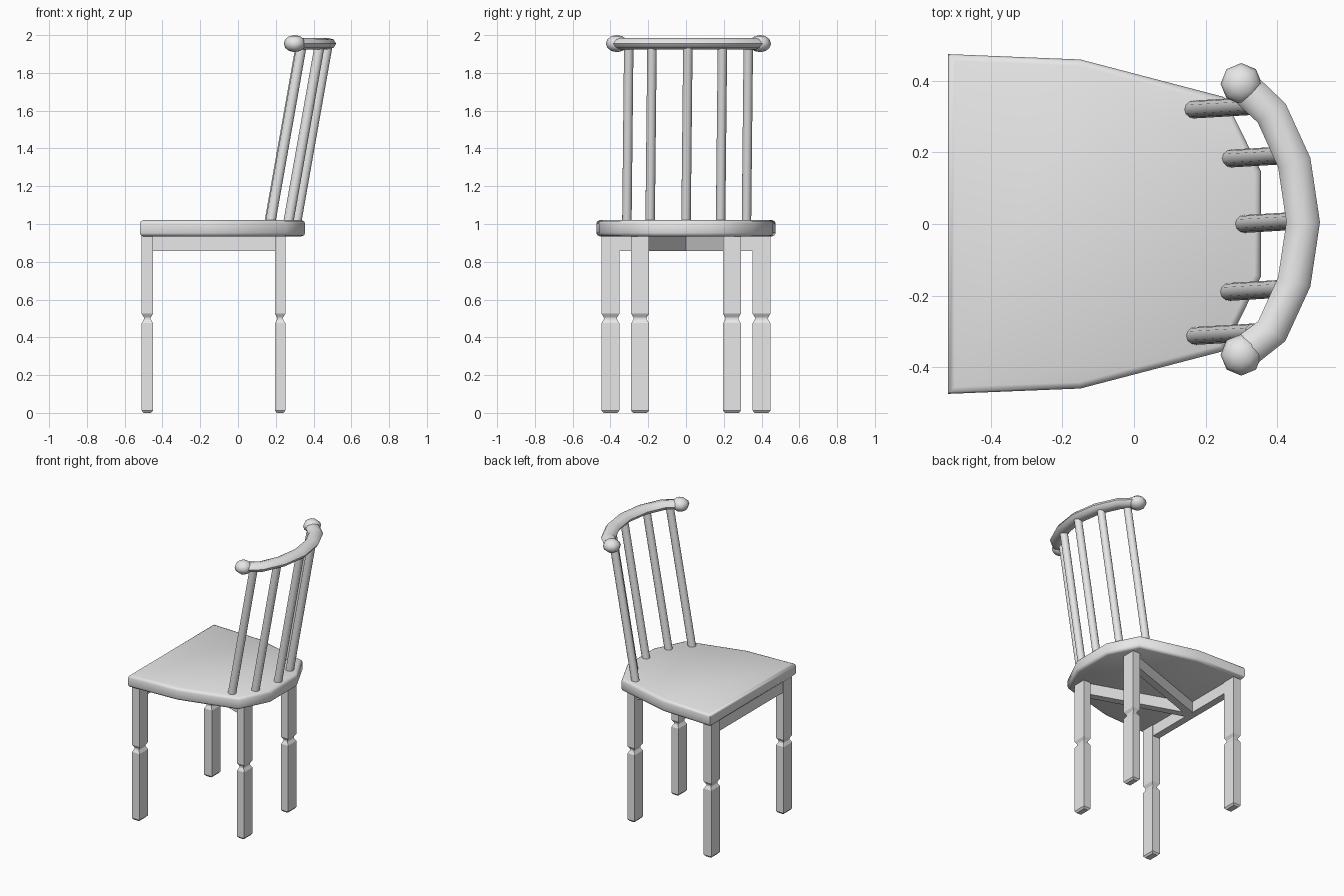
import bpy, bmesh, math
from mathutils import Vector

if "Cube" in bpy.data.objects:
    bpy.data.objects.remove(bpy.data.objects["Cube"])

grey = bpy.data.materials.new("plain_grey")
grey.diffuse_color = (0.8, 0.8, 0.8, 1)
grey.use_nodes = True
grey.node_tree.nodes["Principled BSDF"].inputs["Base Color"].default_value = grey.diffuse_color


def finish(name, bm, smooth=None):
    bmesh.ops.recalc_face_normals(bm, faces=bm.faces)
    mesh = bpy.data.meshes.new(name)
    bm.to_mesh(mesh)
    bm.free()
    mesh.materials.append(grey)
    ob = bpy.data.objects.new(name, mesh)
    bpy.context.collection.objects.link(ob)
    if smooth:
        bpy.ops.object.select_all(action='DESELECT')
        bpy.context.view_layer.objects.active = ob
        ob.select_set(True)
        bpy.ops.object.shade_smooth_by_angle(angle=math.radians(smooth))
    return ob


def loft(name, rings, smooth=None):
    """Skin a list of equal-sized point rings and cap both ends."""
    bm = bmesh.new()
    loops = [[bm.verts.new(p) for p in ring] for ring in rings]
    n = len(loops[0])
    for a, b in zip(loops, loops[1:]):
        for i in range(n):
            j = (i + 1) % n
            bm.faces.new((a[i], a[j], b[j], b[i]))
    bm.faces.new(loops[0])
    bm.faces.new(loops[-1])
    return finish(name, bm, smooth)


# Seat: faceted outline with a softened rim
half = [(-0.52, 0.475), (-0.15, 0.46), (0.252, 0.355), (0.355, 0.147)]
outline = half + [(x, -y) for x, y in reversed(half)]
bm = bmesh.new()
base = bm.faces.new([bm.verts.new((x, y, 0.935)) for x, y in outline])
top = bmesh.ops.extrude_face_region(bm, geom=[base])
bmesh.ops.translate(bm, vec=(0, 0, 0.085),
                    verts=[v for v in top["geom"] if isinstance(v, bmesh.types.BMVert)])
rim = [e for e in bm.edges if abs(e.verts[0].co.z - e.verts[1].co.z) < 1e-5]
bmesh.ops.bevel(bm, geom=rim, offset=0.018, segments=2, profile=0.5, affect='EDGES')
finish("seat", bm, 50)


# Legs: rectangular posts with a chamfered foot and a V groove at mid height
def leg(name, x, y, wx, wy):
    rings = []
    for z, inset in [(0, 0.01), (0.012, 0), (0.475, 0), (0.495, 0.012),
                     (0.505, 0.012), (0.525, 0), (0.94, 0)]:
        a, b = wx / 2 - inset, wy / 2 - inset
        rings.append([(x + a, y + b, z), (x - a, y + b, z),
                      (x - a, y - b, z), (x + a, y - b, z)])
    loft(name, rings)


for side, s in (("left", 1), ("right", -1)):
    leg("front_leg_" + side, -0.48, s * 0.4, 0.06, 0.094)
    leg("rear_leg_" + side, 0.223, s * 0.243, 0.055, 0.094)


# Aprons: front rail plus two diagonals meeting at its middle
def apron(name, a, b, t):
    a, b = Vector(a), Vector(b)
    d = (b - a).normalized()
    n = Vector((-d.y, d.x)) * t / 2
    rings = []
    for p in (a, b):
        rings.append([(p.x + k * n.x, p.y + k * n.y, z)
                      for k, z in ((1, 0.857), (1, 0.94), (-1, 0.94), (-1, 0.857))])
    loft(name, rings)


apron("front_apron", (-0.48, -0.4), (-0.48, 0.4), 0.05)
for side, s in (("left", 1), ("right", -1)):
    apron("diagonal_apron_" + side, (-0.48, 0), (0.22, s * 0.243), 0.05)


# Back spindles leaning rearward
for i, (x, y) in enumerate([(0.165, 0.32), (0.27, 0.183), (0.307, 0.0),
                            (0.265, -0.19), (0.17, -0.313)]):
    rings = []
    for dx, dy, z in ((0, 0, 1.0), (0.167, 0.01, 1.945)):
        rings.append([(x + dx + 0.027 * math.cos(t), y + dy + 0.025 * math.sin(t), z)
                      for t in [k * math.tau / 12 for k in range(12)]])
    loft("spindle_%d" % (i + 1), rings, 40)

# Curved top rail with a flattened oval section
path = [Vector(p) for p in [(0.30, 0.39), (0.385, 0.31), (0.448, 0.172), (0.473, 0.005),
                            (0.448, -0.162), (0.385, -0.30), (0.30, -0.365)]]
rings = []
for i, p in enumerate(path):
    d = (path[min(i + 1, len(path) - 1)] - path[max(i - 1, 0)]).normalized()
    n = Vector((-d.y, d.x))
    rings.append([(p.x + n.x * 0.047 * math.cos(t), p.y + n.y * 0.047 * math.cos(t),
                   1.955 + 0.031 * math.sin(t))
                  for t in [k * math.tau / 8 for k in range(8)]])
loft("top_rail", rings, 60)

# Flattened ball ends on the rail
for side, y in (("left", 0.392), ("right", -0.366)):
    bm = bmesh.new()
    bmesh.ops.create_uvsphere(bm, u_segments=8, v_segments=6, radius=0.058)
    bmesh.ops.scale(bm, vec=(1, 1, 0.78), verts=bm.verts)
    bmesh.ops.translate(bm, vec=(0.30, y, 1.955), verts=bm.verts)
    finish("rail_ball_" + side, bm, 60)
